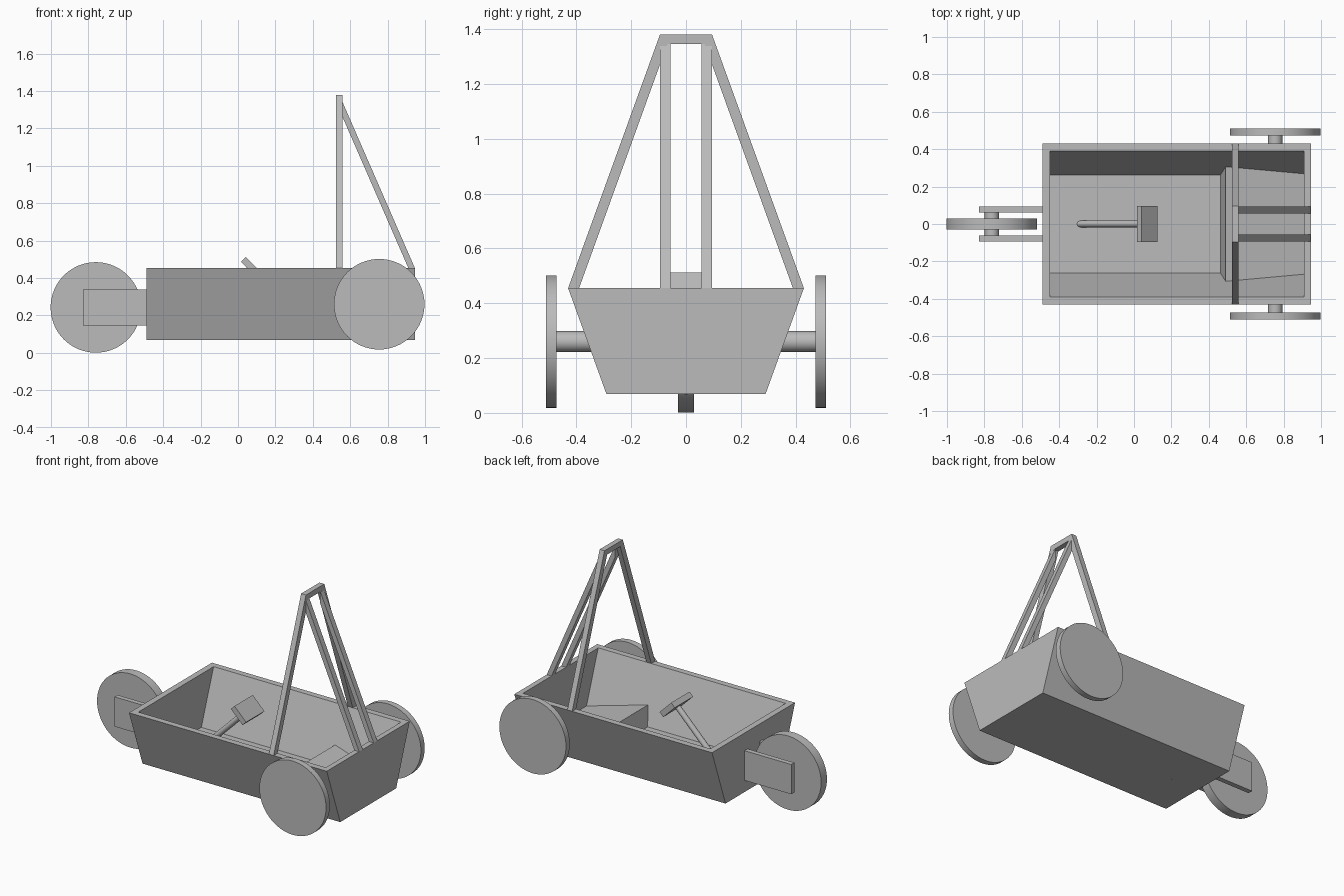
import bpy, bmesh, math
from mathutils import Vector

if "Cube" in bpy.data.objects:
    bpy.data.objects.remove(bpy.data.objects["Cube"])

grey = bpy.data.materials.new("plain grey")
grey.diffuse_color = (0.5, 0.5, 0.5, 1)
grey.use_nodes = True
grey.node_tree.nodes["Principled BSDF"].inputs["Base Color"].default_value = grey.diffuse_color


def finish(name, bm, smooth=False):
    bmesh.ops.recalc_face_normals(bm, faces=bm.faces)
    mesh = bpy.data.meshes.new(name)
    bm.to_mesh(mesh)
    bm.free()
    mesh.materials.append(grey)
    ob = bpy.data.objects.new(name, mesh)
    bpy.context.collection.objects.link(ob)
    if smooth:
        bpy.ops.object.select_all(action='DESELECT')
        ob.select_set(True)
        bpy.context.view_layer.objects.active = ob
        bpy.ops.object.shade_smooth_by_angle(angle=math.radians(30))
    return ob


def loft(name, rings, closed_ends=True):
    """Skin a series of equal-length point rings and cap both ends."""
    bm = bmesh.new()
    vs = [[bm.verts.new(p) for p in ring] for ring in rings]
    n = len(rings[0])
    for a, b in zip(vs, vs[1:]):
        for i in range(n):
            j = (i + 1) % n
            bm.faces.new((a[i], a[j], b[j], b[i]))
    if closed_ends:
        bm.faces.new(vs[0])
        bm.faces.new(vs[-1])
    return finish(name, bm)


def slab_y(name, profile, y0, y1):
    """Extrude an x-z profile along y."""
    return loft(name, [[(x, y, z) for x, z in profile] for y in (y0, y1)])


def rod(name, start, end, radius, sides=32):
    a, b = Vector(start), Vector(end)
    rot = (b - a).to_track_quat('Z', 'Y').to_matrix().to_4x4()
    rot.translation = (a + b) / 2
    bm = bmesh.new()
    bmesh.ops.create_cone(bm, cap_ends=True, segments=sides, radius1=radius,
                          radius2=radius, depth=(b - a).length, matrix=rot)
    return finish(name, bm, True)


def rect(x0, x1, half, z):
    return [(x0, -half, z), (x1, -half, z), (x1, half, z), (x0, half, z)]


RIM, FLOOR, LEAN = 0.455, 0.105, 0.14 / 0.385


def inner_half(z):
    return 0.39 - (RIM - z) * LEAN


# Open tub with leaning sides
loft("tub", [rect(-0.49, 0.945, 0.29, 0.068), rect(-0.49, 0.945, 0.43, RIM),
             rect(-0.45, 0.91, 0.39, RIM), rect(-0.45, 0.91, inner_half(FLOOR), FLOOR)])

# Seat wedge, fitted between the tub sides and sloping down to the back
seat_rings = []
for x_low, x_top, z_top in ((0.46, 0.49, 0.225), (0.92, 0.92, 0.118)):
    low, top = inner_half(0.095) + 0.004, inner_half(z_top) + 0.004
    seat_rings.append([(x_low, -low, 0.095), (x_low, low, 0.095),
                       (x_top, top, z_top), (x_top, -top, z_top)])
loft("seat", seat_rings)

# Roll hoop across the tub
hoop = [(-0.43, RIM), (-0.095, 1.38), (0.095, 1.38), (0.43, RIM),
        (0.39, RIM), (0.068, 1.345), (-0.068, 1.345), (-0.39, RIM)]
loft("roll_hoop", [[(x, y, z) for y, z in hoop] for x in (0.525, 0.56)])

# Steering column and its tilted pad
rod("steering_column", (-0.305, 0, 0.08), (0.06, 0, 0.445), 0.018, 24)
slab_y("steering_pad", [(0.015, 0.487), (0.041, 0.513), (0.125, 0.429), (0.099, 0.403)],
       -0.095, 0.095)

# Front wheel and axle
rod("front_wheel", (-0.76, -0.03, 0.243), (-0.76, 0.03, 0.243), 0.242, 64)
rod("front_axle", (-0.76, -0.07, 0.243), (-0.76, 0.07, 0.243), 0.038)

# Paired parts: hoop struts, fork plates, rear wheels and axle stubs
strut = [(0.555, 1.35), (0.945, RIM), (0.91, RIM), (0.555, 1.27)]
plate = [(-0.83, 0.145), (-0.485, 0.145), (-0.485, 0.34), (-0.83, 0.34)]
for side, s in (("left", 1), ("right", -1)):
    slab_y("hoop_strut_" + side, strut, s * 0.057, s * 0.094)
    slab_y("fork_plate_" + side, plate, s * 0.062, s * 0.094)
    rod("rear_wheel_" + side, (0.755, s * 0.472, 0.26), (0.755, s * 0.511, 0.26), 0.242, 64)
    rod("rear_axle_" + side, (0.755, s * 0.337, 0.26), (0.755, s * 0.48, 0.26), 0.038)
